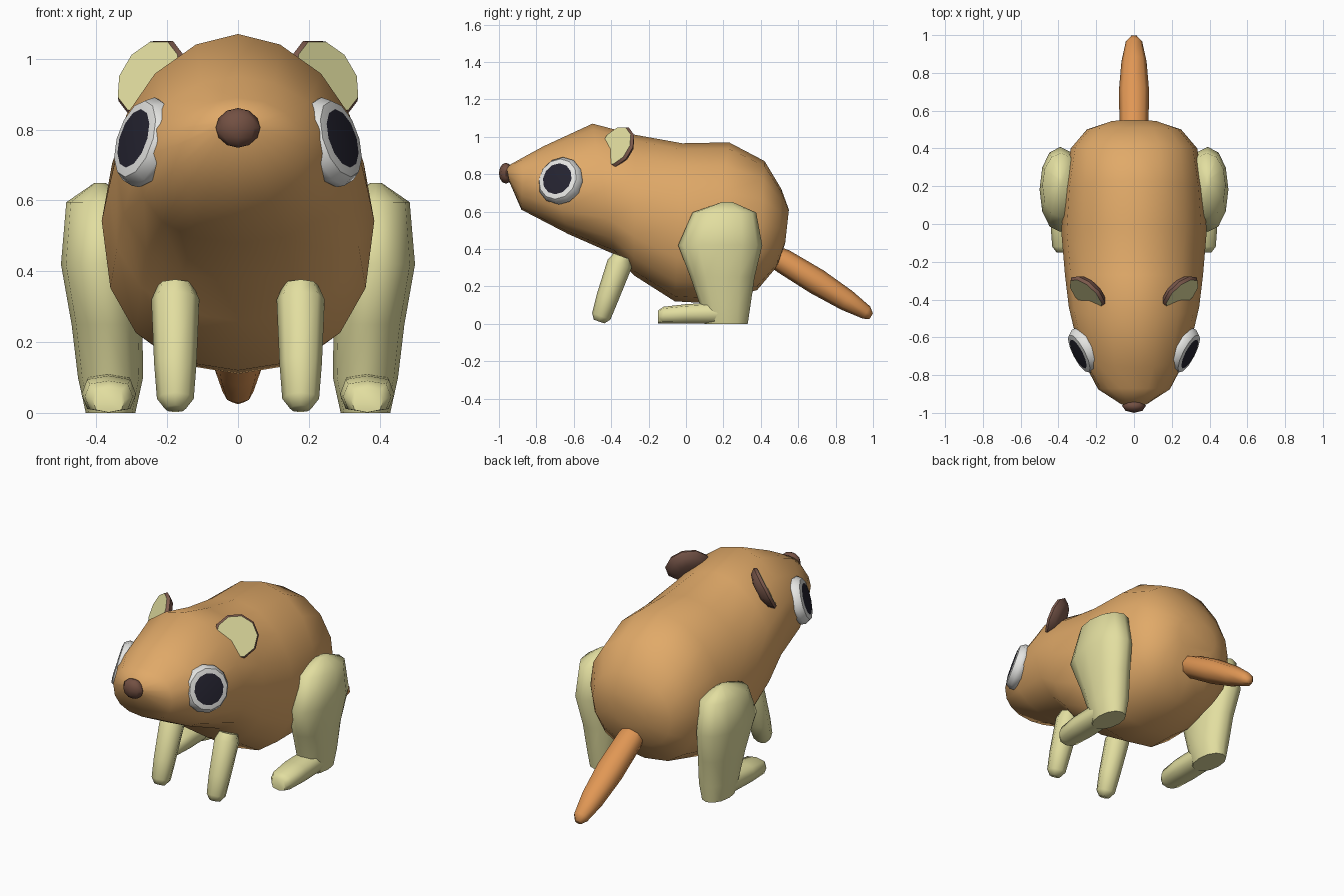
import bpy, bmesh, math
from mathutils import Vector

if "Cube" in bpy.data.objects:
    bpy.data.objects.remove(bpy.data.objects["Cube"])


def material(name, rgb):
    m = bpy.data.materials.new(name)
    m.diffuse_color = (*rgb, 1)
    m.use_nodes = True
    m.node_tree.nodes["Principled BSDF"].inputs["Base Color"].default_value = m.diffuse_color
    return m


FUR = material("tan fur", (0.75, 0.40, 0.14))
CREAM = material("cream", (0.76, 0.73, 0.35))
ORANGE = material("orange tail", (0.75, 0.31, 0.09))
BROWN = material("dark brown", (0.17, 0.08, 0.055))
EAR = material("ear brown", (0.22, 0.11, 0.08))
WHITE = material("eye white", (0.78, 0.78, 0.76))
BLACK = material("pupil black", (0.018, 0.017, 0.03))


def add_loft(bm, rings):
    """Skin a list of closed rings and cap both ends."""
    loops = [[bm.verts.new(p) for p in r] for r in rings]
    n = len(loops[0])
    bands = []
    for a, b in zip(loops, loops[1:]):
        bands.append([bm.faces.new((a[i], a[(i + 1) % n], b[(i + 1) % n], b[i]))
                      for i in range(n)])
    bands.insert(0, [bm.faces.new(loops[0][::-1])])
    bands.append([bm.faces.new(loops[-1])])
    return bands


def finish(name, bm, mats, angle=60):
    bmesh.ops.recalc_face_normals(bm, faces=bm.faces)
    me = bpy.data.meshes.new(name)
    bm.to_mesh(me)
    bm.free()
    for m in mats:
        me.materials.append(m)
    ob = bpy.data.objects.new(name, me)
    bpy.context.collection.objects.link(ob)
    bpy.ops.object.select_all(action='DESELECT')
    ob.select_set(True)
    bpy.context.view_layer.objects.active = ob
    bpy.ops.object.shade_smooth_by_angle(angle=math.radians(angle))
    return ob


def ellipse(center, u, v, n, top=2.0, bottom=None):
    """Ring around center spanned by half-axes u and v, with roundness powers."""
    pts = []
    for i in range(n):
        a = 2 * math.pi * i / n
        c, s = math.cos(a), math.sin(a)
        p = top if s >= 0 or bottom is None else bottom
        c = math.copysign(abs(c) ** (2 / p), c)
        s = math.copysign(abs(s) ** (2 / p), s)
        pts.append(Vector(center) + Vector(u) * c + Vector(v) * s)
    return pts


def side_tube(path, x, n, widen=1.0):
    """Rings along a path in the side plane; path rows are y, z, radius."""
    d = Vector((0, path[-1][0] - path[0][0], path[-1][1] - path[0][1])).normalized()
    v = d.cross(Vector((1, 0, 0)))
    return [ellipse((x, y, z), (r * widen, 0, 0), v * r, n) for y, z, r in path]


def lathe(name, center, normal, profile, n, mats, band_mats, angle=60):
    """Disc-like shape turned about a normal; profile rows are radius, height."""
    w = Vector(normal).normalized()
    u = w.cross(Vector((0, 0, 1))).normalized()
    v = w.cross(u)
    bm = bmesh.new()
    bands = add_loft(bm, [ellipse(Vector(center) + w * h, u * r, v * r, n)
                          for r, h in profile])
    for band, mi in zip(bands, band_mats):
        for f in band:
            f.material_index = mi
    return finish(name, bm, mats, angle)


# body and head in one loft: top y, top z, bottom y, bottom z, half width, top roundness
sections = [
    (-0.96, 0.84, -0.945, 0.76, 0.07, 2.0),
    (-0.87, 0.89, -0.88, 0.61, 0.19, 2.0),
    (-0.76, 0.95, -0.63, 0.48, 0.285, 1.9),
    (-0.50, 1.07, -0.38, 0.37, 0.345, 1.8),
    (-0.27, 1.01, -0.28, 0.26, 0.365, 1.85),
    (-0.02, 0.965, -0.06, 0.12, 0.385, 2.0),
    (0.23, 0.97, 0.12, 0.11, 0.37, 2.0),
    (0.42, 0.87, 0.38, 0.18, 0.335, 2.1),
    (0.51, 0.72, 0.49, 0.31, 0.25, 2.1),
    (0.55, 0.61, 0.53, 0.43, 0.13, 2.1),
]
bm = bmesh.new()
rings = []
for ty, tz, by, bz, w, p in sections:
    top, bot = Vector((0, ty, tz)), Vector((0, by, bz))
    rings.append(ellipse((top + bot) / 2, (w, 0, 0), (top - bot) / 2, 16, p, 2.4))
add_loft(bm, rings)
finish("body", bm, [FUR], 75)

# nose
bm = bmesh.new()
bmesh.ops.create_uvsphere(bm, u_segments=8, v_segments=6, radius=1)
for v in bm.verts:
    v.co = Vector((v.co.x * 0.063, v.co.y * 0.037 - 0.963, v.co.z * 0.056 + 0.805))
finish("nose", bm, [BROWN])

# tail
bm = bmesh.new()
add_loft(bm, side_tube([(0.42, 0.39, 0.05), (0.52, 0.335, 0.066), (0.70, 0.225, 0.07),
                        (0.86, 0.125, 0.058), (0.965, 0.06, 0.038),
                        (0.99, 0.04, 0.018)], 0, 8, 1.15))
finish("tail", bm, [ORANGE])

for s, side in ((-1, "left"), (1, "right")):
    # eye: rounded white rim sloping up to a flat dark pupil
    lathe("eye_" + side, (s * 0.264, -0.672, 0.765), (s, -0.52, 0.33),
          [(0.10, -0.05), (0.127, -0.02), (0.130, 0.005), (0.112, 0.032),
           (0.086, 0.037)], 12, [WHITE, BLACK], [0, 0, 0, 0, 0, 1], 40)

    # ear: brown domed shell with a cream front
    lathe("ear_" + side, (s * 0.245, -0.368, 0.945), (s * 0.62, -0.64, 0.42),
          [(0.05, -0.042), (0.098, -0.028), (0.122, 0), (0.112, 0.016)], 10,
          [EAR, CREAM], [0, 0, 0, 0, 1], 40)

    # front leg
    bm = bmesh.new()
    add_loft(bm, side_tube([(-0.465, 0.012, 0.03), (-0.453, 0.04, 0.052),
                            (-0.42, 0.14, 0.06), (-0.355, 0.32, 0.068),
                            (-0.34, 0.36, 0.05)], s * 0.177, 8))
    finish("front_leg_" + side, bm, [CREAM])

    # hind leg: z, y centre, y radius, x centre, x radius
    bm = bmesh.new()
    thigh = [(0.0, 0.215, 0.115, 0.36, 0.07), (0.10, 0.21, 0.135, 0.36, 0.092),
             (0.25, 0.195, 0.172, 0.37, 0.10), (0.42, 0.183, 0.225, 0.39, 0.11),
             (0.595, 0.205, 0.17, 0.387, 0.098), (0.65, 0.22, 0.03, 0.39, 0.015)]
    add_loft(bm, [ellipse((s * x, y, z), (s * rx, 0, 0), (0, ry, 0), 12, 2.1)
                  for z, y, ry, x, rx in thigh])
    # foot: y, top z, half width
    foot = [(0.20, 0.115, 0.07), (0.0, 0.104, 0.077),
            (-0.12, 0.09, 0.068), (-0.15, 0.07, 0.045)]
    add_loft(bm, [ellipse((s * 0.365, y, h / 2 + 0.001), (w, 0, 0), (0, 0, h / 2), 8, 3)
                  for y, h, w in foot])
    finish("hind_leg_" + side, bm, [CREAM])
